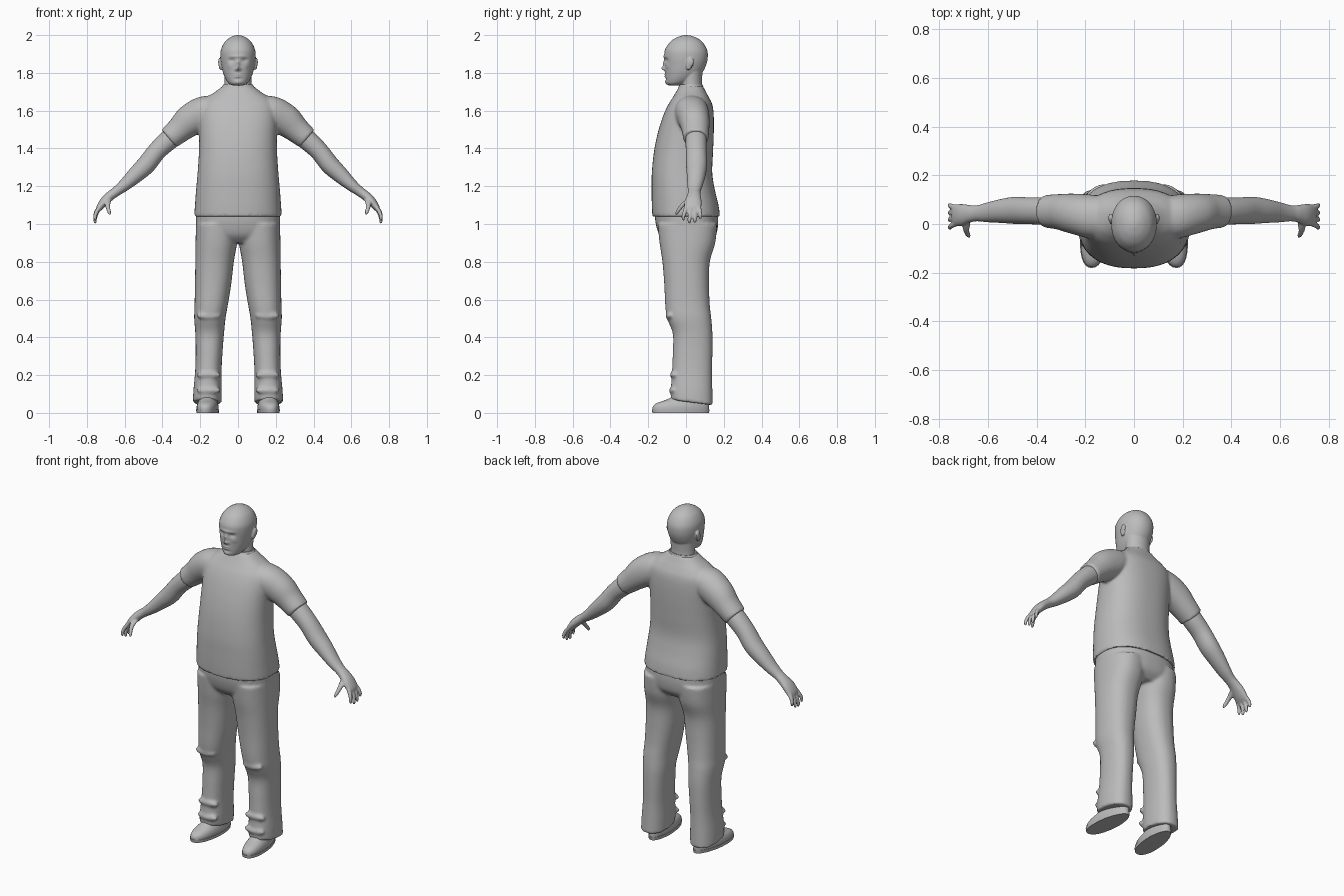
import bpy, bmesh, math
from mathutils import Vector, Matrix

grey = bpy.data.materials.new("plain_grey")
grey.diffuse_color = (0.5, 0.5, 0.5, 1)


def smooth_rows(rows, sub):
    """Catmull-Rom interpolation between cross-section rows."""
    out = []
    for i in range(len(rows) - 1):
        p = [Vector(rows[max(0, min(len(rows) - 1, i + k))]) for k in (-1, 0, 1, 2)]
        for s in range(sub):
            t = s / sub
            out.append(0.5 * (2 * p[1] + (p[2] - p[0]) * t + (2 * p[0] - 5 * p[1] + 4 * p[2] - p[3]) * t * t
                              + (3 * p[1] - p[0] - 3 * p[2] + p[3]) * t ** 3))
    return out + [Vector(rows[-1])]


def loft(bm, rows, power=2.0, flat=False, seg=32, sub=5):
    """Closed tube through rows (x, y, z, in-plane radius, y radius); flat keeps rings level."""
    rows = smooth_rows(rows, sub)
    rings = []
    for i, r in enumerate(rows):
        d = rows[min(i + 1, len(rows) - 1)] - rows[max(i - 1, 0)]
        t = Vector((0, 0, 1)) if flat else Vector((d[0], 0, d[2])).normalized()
        u = Vector((t.z, 0, -t.x))
        ring = []
        for k in range(seg):
            a = 2 * math.pi * k / seg
            c, s = math.cos(a), math.sin(a)
            c, s = (math.copysign(abs(w) ** (2 / power), w) for w in (c, s))
            ring.append(bm.verts.new(Vector((r[0], r[1], r[2])) + u * c * r[3] + Vector((0, s * r[4], 0))))
        rings.append(ring)
    for a, b in zip(rings, rings[1:]):
        for k in range(seg):
            bm.faces.new((a[k], a[(k + 1) % seg], b[(k + 1) % seg], b[k]))
    bm.faces.new(rings[0][::-1])
    bm.faces.new(rings[-1])
    return [v for ring in rings for v in ring]


def stack(bm, rows, power=2.0, **kw):
    """Level loft from rows (z, x centre, x radius, front y, back y)."""
    return loft(bm, [(x, (f + b) / 2, z, rx, (b - f) / 2) for z, x, rx, f, b in rows], power, True, **kw)


def ball(bm, loc, size, rot=0.0):
    m = Matrix.Translation(loc) @ Matrix.Rotation(rot, 4, 'X') @ Matrix.Diagonal((*size, 1))
    bmesh.ops.create_uvsphere(bm, u_segments=20, v_segments=12, radius=1, matrix=m)


def finish(bm, name, voxel=0, soften=0):
    """Turn the mesh into an object, fusing overlapping volumes when voxel is set."""
    bmesh.ops.recalc_face_normals(bm, faces=bm.faces)
    me = bpy.data.meshes.new(name)
    bm.to_mesh(me)
    bm.free()
    me.materials.append(grey)
    ob = bpy.data.objects.new(name, me)
    bpy.context.collection.objects.link(ob)
    bpy.ops.object.select_all(action='DESELECT')
    ob.select_set(True)
    bpy.context.view_layer.objects.active = ob
    if voxel:
        m = ob.modifiers.new("fuse", 'REMESH')
        m.mode, m.voxel_size = 'VOXEL', voxel
        if soften:
            m = ob.modifiers.new("soften", 'SMOOTH')
            m.factor, m.iterations = 0.5, soften
        bpy.ops.object.convert(target='MESH')
    bpy.ops.object.shade_smooth_by_angle(angle=math.radians(50))
    return ob


# Head: skull and jaw, with the face raised and hollowed by soft bumps
bm = bmesh.new()
skull = stack(bm, [(1.732, 0, .022, -.085, -.03), (1.742, 0, .046, -.103, .0), (1.765, 0, .064, -.108, .045),
                   (1.80, 0, .079, -.110, .085), (1.84, 0, .088, -.112, .106), (1.88, 0, .093, -.114, .115),
                   (1.92, 0, .091, -.112, .112), (1.96, 0, .073, -.088, .090), (1.985, 0, .046, -.055, .058),
                   (1.997, 0, .020, -.022, .025), (2.0, 0, .004, -.004, .006)], 2.1, seg=96, sub=8)
# x, z, x width, z width, forward amount
bumps = [(0, 1.822, .010, .009, .020), (0, 1.845, .008, .020, .013), (0, 1.887, .045, .007, .006),
         (.034, 1.866, .014, .009, -.013), (0, 1.791, .020, .004, .006), (0, 1.780, .018, .004, .006),
         (0, 1.7855, .022, .002, -.004), (0, 1.768, .020, .005, -.004), (0, 1.750, .020, .010, .005),
         (.013, 1.818, .005, .005, .006), (.034, 1.865, .009, .005, .005), (.045, 1.835, .012, .012, .003)]
for v in skull:
    if v.co.y < -.02:
        x, z = abs(v.co.x), v.co.z
        v.co.y -= sum(h * math.exp(-((x - bx) / sx) ** 2 - ((z - bz) / sz) ** 2) for bx, bz, sx, sz, h in bumps)
# Neck and ears fused into the head
stack(bm, [(1.66, 0, .085, -.035, .10), (1.74, 0, .071, -.027, .085), (1.83, 0, .074, -.03, .09)])
for s in (-1, 1):
    ball(bm, (s * .092, .018, 1.848), (.011, .018, .034), -.2)
    ball(bm, (s * .098, .024, 1.856), (.007, .018, .024), -.2)
finish(bm, "head", .0045, 2)

# Shirt: torso and both sleeves
bm = bmesh.new()
stack(bm, [(1.04, 0, .232, -.178, .180), (1.10, 0, .228, -.181, .172), (1.18, 0, .222, -.182, .153),
           (1.27, 0, .214, -.181, .139), (1.38, 0, .207, -.170, .143), (1.48, 0, .206, -.150, .147),
           (1.57, 0, .208, -.122, .147), (1.63, 0, .200, -.095, .140), (1.67, 0, .165, -.070, .122),
           (1.70, 0, .120, -.052, .105), (1.73, 0, .082, -.036, .090)], 2.4, seg=64)
for s in (-1, 1):
    loft(bm, [(s * .08, .03, 1.63, .055, .075), (s * .17, .03, 1.592, .088, .090), (s * .25, .042, 1.55, .086, .083),
              (s * .31, .05, 1.499, .070, .073), (s * .365, .052, 1.452, .061, .067)], 2.1)
finish(bm, "shirt", .008, 5)

# Collar band around the neck
bm = bmesh.new()
stack(bm, [(1.70, 0, .094, -.048, .100), (1.725, 0, .086, -.040, .092), (1.738, 0, .078, -.034, .088)])
finish(bm, "collar")

# Trousers: seat and both legs, with knee and calf folds
bm = bmesh.new()
stack(bm, [(.90, 0, .16, -.10, .12), (.94, 0, .212, -.140, .158), (1.0, 0, .222, -.160, .170),
           (1.06, 0, .222, -.166, .168)], 2.4, seg=64)
for s in (-1, 1):
    leg = stack(bm, [(.055, s * .163, .076, -.080, .142), (.12, s * .161, .075, -.080, .140),
                     (.22, s * .157, .070, -.074, .138), (.32, s * .153, .071, -.070, .140),
                     (.42, s * .150, .076, -.070, .140), (.50, s * .149, .083, -.100, .134),
                     (.57, s * .142, .088, -.110, .126), (.68, s * .132, .096, -.115, .122),
                     (.80, s * .124, .102, -.125, .126), (.90, s * .115, .110, -.140, .155),
                     (1.0, s * .110, .112, -.150, .165)], 2.3, seg=40)
    for v in leg:
        # hem drops toward the heel
        if v.co.z < .2:
            v.co.z -= (v.co.y - .03) * .18 * (1 - v.co.z / .2)
    for z, y, tilt in ((.515, -.085, .5), (.20, -.062, -.4), (.12, -.066, .4)):
        ball(bm, (s * .155, y, z), (.066, .024, .020), tilt)
finish(bm, "trousers", .008, 6)

# Arms and hands
for s, side in ((-1, "right"), (1, "left")):
    bm = bmesh.new()
    loft(bm, [(s * .30, .05, 1.50, .054, .054), (s * .37, .053, 1.442, .054, .056), (s * .43, .054, 1.385, .050, .055),
              (s * .485, .056, 1.315, .050, .056), (s * .54, .054, 1.262, .044, .050),
              (s * .60, .048, 1.207, .033, .041), (s * .645, .044, 1.172, .026, .033),
              (s * .675, .042, 1.150, .025, .036), (s * .705, .038, 1.122, .024, .044),
              (s * .732, .036, 1.088, .018, .045), (s * .742, .036, 1.070, .010, .040)], 2.1)
    # fingers: base y, tip y, tip z
    for y0, y1, z1 in ((.002, -.014, 1.018), (.025, .018, 1.002), (.047, .047, 1.006), (.068, .076, 1.026)):
        m = (z1 + 1.09) / 2
        loft(bm, [(s * .728, y0, 1.095, .011, .011), (s * .748, (y0 + y1) / 2, m + .012, .011, .0115),
                  (s * .757, y1, z1 + .022, .009, .010), (s * .756, y1, z1 + .006, .007, .008),
                  (s * .755, y1, z1, .003, .003)], seg=16)
    # thumb
    loft(bm, [(s * .685, .025, 1.135, .019, .017), (s * .690, -.005, 1.112, .016, .017),
              (s * .688, -.030, 1.086, .012, .013), (s * .681, -.046, 1.062, .010, .010),
              (s * .677, -.050, 1.050, .005, .006)], seg=16)
    finish(bm, side + "_arm", .005, 3)

# Shoes: flat sole below a rounded upper, toes turned slightly outward
for s, side in ((-1, "right"), (1, "left")):
    for part, rows in (("sole", [(0, 0, .057, -.178, .122), (.018, 0, .059, -.181, .125)]),
                       ("shoe", [(.018, 0, .056, -.178, .122), (.035, 0, .056, -.175, .122),
                                 (.052, 0, .052, -.155, .120), (.066, 0, .047, -.115, .118),
                                 (.085, 0, .044, -.075, .115), (.13, 0, .042, -.045, .11)])):
        bm = bmesh.new()
        for v in stack(bm, rows, 2.3, sub=3):
            # narrower heel, outward turn
            heel = max(0, v.co.y) / .125
            v.co.x = s * .158 + v.co.x * (1 - .2 * heel) - s * v.co.y * .09
        finish(bm, side + "_" + part)
